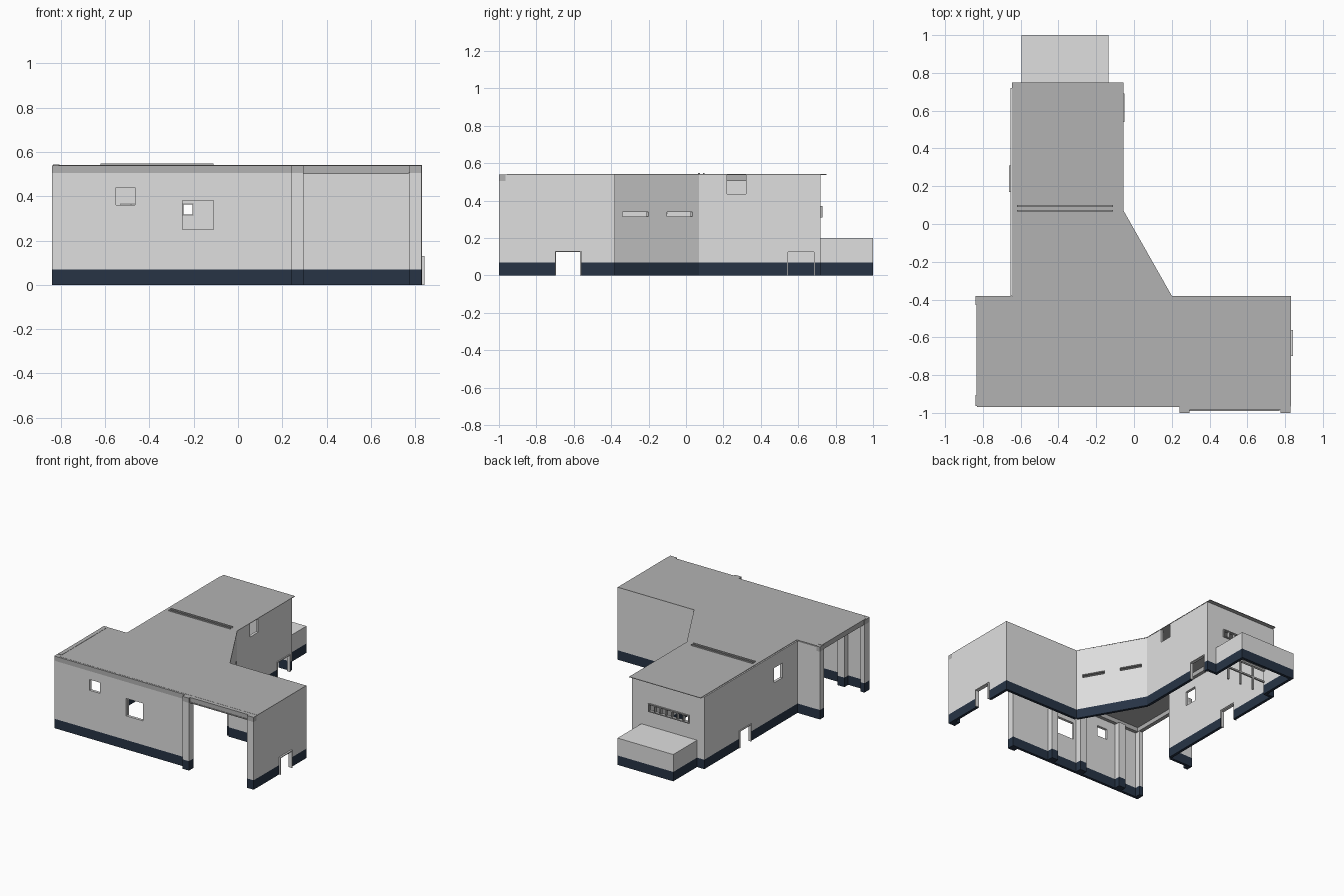
import bpy, bmesh
from mathutils import Vector

if "Cube" in bpy.data.objects:
    bpy.data.objects.remove(bpy.data.objects["Cube"], do_unlink=True)


def material(name, rgb):
    m = bpy.data.materials.new(name)
    m.use_nodes = True
    m.diffuse_color = (*rgb, 1)
    m.node_tree.nodes["Principled BSDF"].inputs["Base Color"].default_value = (*rgb, 1)
    return m


WALL = material("light grey wall", (0.74, 0.74, 0.74))
ROOF = material("mid grey roof", (0.45, 0.45, 0.45))
BASE = material("navy plinth", (0.02, 0.034, 0.06))

PLINTH, TOP, BEAM = 0.07, 0.537, 0.505


def finish(name, bm, mats):
    me = bpy.data.meshes.new(name)
    bm.to_mesh(me)
    bm.free()
    for m in mats:
        me.materials.append(m)
    ob = bpy.data.objects.new(name, me)
    bpy.context.collection.objects.link(ob)
    return ob


def box(name, x, y, z, mat):
    bm = bmesh.new()
    bmesh.ops.create_cube(bm, size=1)
    for v in bm.verts:
        v.co = [(a + b) / 2 + c * (b - a) for (a, b), c in zip((x, y, z), v.co)]
    return finish(name, bm, [mat])


def wall(name, p, q, holes=(), top=TOP):
    """Upright panel from p to q, outside on the right, holes as (u0, u1, z0, z1)."""
    p, q = Vector((*p, 0)), Vector((*q, 0))
    length = (q - p).length
    along = (q - p) / length
    us = sorted({0, length, *[u for h in holes for u in h[:2]]})
    zs = sorted({0, PLINTH, top, *[z for h in holes for z in h[2:]]})
    bm = bmesh.new()
    grid = [[bm.verts.new(p + along * u + Vector((0, 0, z))) for z in zs] for u in us]
    for i in range(len(us) - 1):
        for j in range(len(zs) - 1):
            u, z = (us[i] + us[i + 1]) / 2, (zs[j] + zs[j + 1]) / 2
            if any(a < u < b and c < z < d for a, b, c, d in holes):
                continue
            f = bm.faces.new((grid[i][j], grid[i + 1][j], grid[i + 1][j + 1], grid[i][j + 1]))
            f.material_index = int(z < PLINTH)
    bmesh.ops.delete(bm, geom=[v for v in bm.verts if not v.link_faces], context='VERTS')
    ob = finish(name, bm, [WALL, BASE])
    mod = ob.modifiers.new("thickness", 'SOLIDIFY')
    mod.thickness = 0.02
    mod.offset = -1


def pillar(name, x, y, cap=True):
    box(name + "_plinth", x, y, (0, PLINTH), BASE)
    box(name + "_shaft", x, y, (PLINTH, BEAM), WALL)
    if cap:
        box(name + "_cap", x, y, (BEAM, 0.54), ROOF)


# Outer walls, counterclockwise
wall("front_wall", (-0.83, -0.965), (0.25, -0.965),
     [(0.28, 0.365, 0.36, 0.44), (0.58, 0.72, 0.25, 0.38)])
wall("side_wall", (0.83, -0.965), (0.83, -0.38), [(0.265, 0.405, 0, 0.13)])
wall("rear_wall", (0.83, -0.38), (0.2, -0.38))
wall("diagonal_wall", (0.2, -0.38), (-0.057, 0.07),
     [(0.046, 0.207, 0.315, 0.338), (0.322, 0.477, 0.315, 0.338)])
wall("wing_east_wall", (-0.057, 0.07), (-0.057, 0.72),
     [(0.15, 0.25, 0.435, TOP), (0.47, 0.62, 0, 0.13)])
wall("wing_end_wall", (-0.057, 0.72), (-0.655, 0.72),
     [(0.145, 0.475, 0.31, 0.37), (0.1, 0.52, 0, 0.18)])
wall("wing_west_wall", (-0.655, 0.72), (-0.655, -0.38),
     [(0.41, 0.55, 0, 0.13), (0.82, 0.92, 0.33, 0.44)])
wall("rear_stub_wall", (-0.655, -0.38), (-0.81, -0.38))

# Annex
wall("annex_east_wall", (-0.135, 0.715), (-0.135, 1.0), top=0.19)
wall("annex_end_wall", (-0.135, 1.0), (-0.595, 1.0), top=0.19)
wall("annex_west_wall", (-0.595, 1.0), (-0.595, 0.715), top=0.19)
box("annex_roof", (-0.595, -0.135), (0.715, 1.0), (0.19, 0.2), WALL)
for x in (-0.48, -0.37, -0.26):
    box("annex_screen_post", (x, x + 0.012), (0.702, 0.714), (0, 0.18), ROOF)
box("annex_screen_rail", (-0.575, -0.155), (0.702, 0.714), (0.09, 0.102), ROOF)

# Roof sheet
bm = bmesh.new()
outline = [(-0.81, -0.957), (0.83, -0.957), (0.83, -0.38), (0.2, -0.38), (-0.055, 0.07),
           (-0.055, 0.75), (-0.645, 0.75), (-0.645, -0.385), (-0.81, -0.385)]
face = bm.faces.new([bm.verts.new((x, y, TOP)) for x, y in outline])
new = bmesh.ops.extrude_face_region(bm, geom=[face])["geom"]
bmesh.ops.translate(bm, vec=(0, 0, 0.004), verts=[v for v in new if isinstance(v, bmesh.types.BMVert)])
bmesh.ops.recalc_face_normals(bm, faces=bm.faces)
finish("roof", bm, [ROOF])
for y in (0.065, 0.09):
    box("roof_joint", (-0.62, -0.11), (y, y + 0.01), (0.54, 0.549), ROOF)

# Fascia and beams
box("front_fascia", (-0.83, 0.25), (-0.968, -0.95), (BEAM, 0.54), ROOF)
box("porch_beam", (0.25, 0.82), (-0.985, -0.95), (BEAM, 0.54), ROOF)
box("porch_trim", (0.29, 0.77), (-0.989, -0.984), (0.5, 0.507), ROOF)
box("end_beam", (-0.835, -0.805), (-0.93, -0.41), (BEAM, 0.543), ROOF)
box("wing_west_beam", (-0.636, -0.61), (-0.38, 0.7), (BEAM, TOP), ROOF)
box("front_inner_beam", (-0.81, 0.8), (-0.946, -0.92), (BEAM, TOP), ROOF)

# Pillars
pillar("porch_left_pillar", (0.24, 0.295), (-1.0, -0.945))
pillar("porch_right_pillar", (0.775, 0.829), (-1.0, -0.945))
pillar("end_front_pillar", (-0.84, -0.808), (-0.964, -0.905))
pillar("end_rear_pillar", (-0.84, -0.808), (-0.43, -0.381))
for x in (-0.65, -0.3, -0.045):
    pillar("inner_pillar", (x - 0.028, x + 0.028), (-0.947, -0.9), cap=False)

# Slatted window in the wing end
for z in (0.31, 0.363):
    box("slat_window_rail", (-0.535, -0.2), (0.705, 0.73), (z, z + 0.007), ROOF)
for i in range(8):
    x = -0.535 + i * 0.047
    box("slat_window_bar", (x, x + 0.007), (0.705, 0.73), (0.31, 0.37), ROOF)


# Thin frames lining the low doorways
def door_frame(name, x, y):
    for a in (y[0], y[1] - 0.006):
        box(name + "_jamb", x, (a, a + 0.006), (0, 0.13), WALL)
    box(name + "_lintel", x, y, (0.124, 0.13), WALL)


door_frame("side_door", (0.815, 0.843), (-0.70, -0.56))
door_frame("wing_east_door", (-0.072, -0.05), (0.54, 0.69))
door_frame("wing_west_door", (-0.662, -0.64), (0.17, 0.31))
